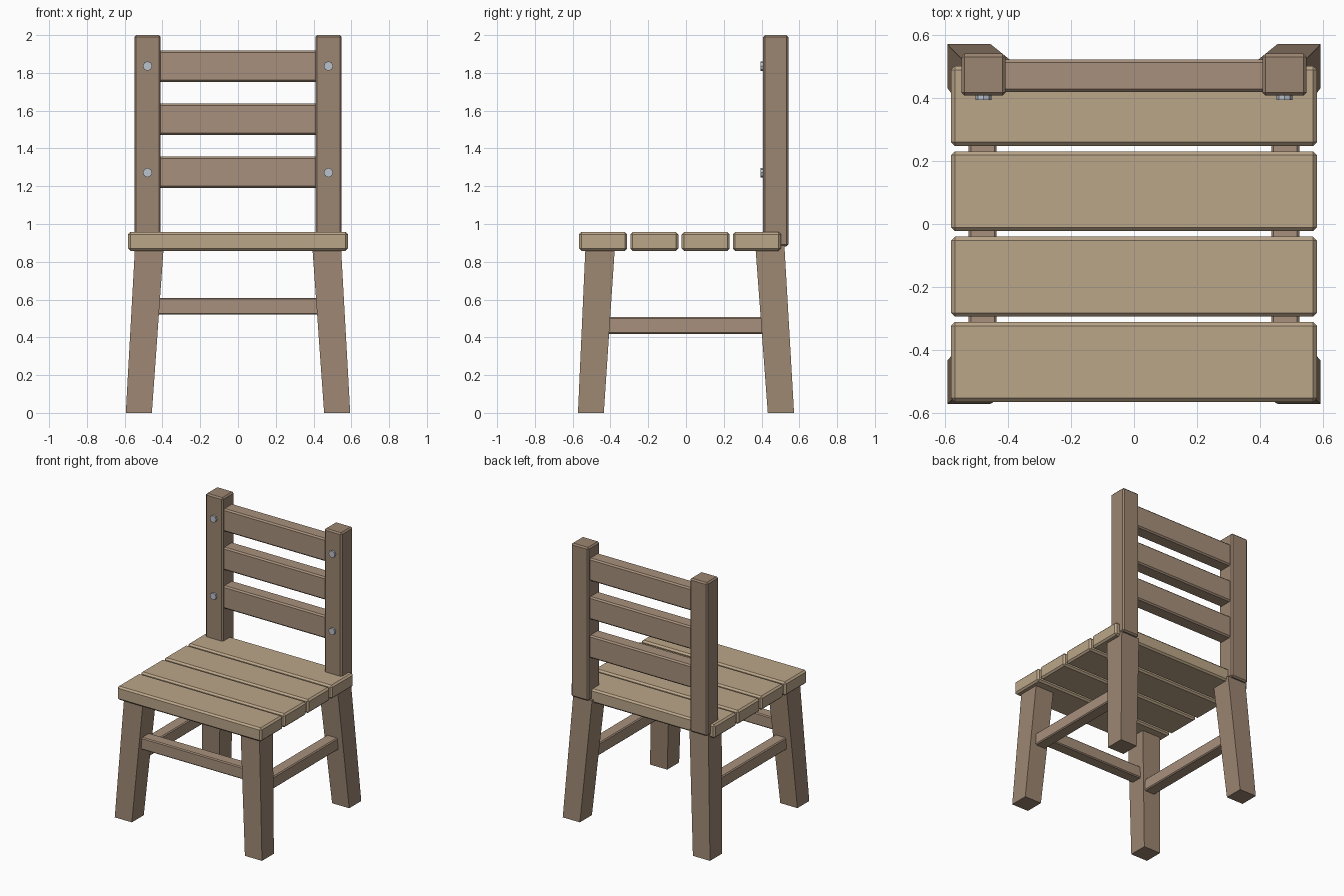
import bpy, bmesh
from mathutils import Vector

if "Cube" in bpy.data.objects:
    bpy.data.objects.remove(bpy.data.objects["Cube"])


def material(name, rgb):
    m = bpy.data.materials.new(name)
    m.diffuse_color = (*rgb, 1)
    m.use_nodes = True
    m.node_tree.nodes["Principled BSDF"].inputs["Base Color"].default_value = m.diffuse_color
    return m


SEAT = material("seat_wood", (0.50, 0.38, 0.25))
FRAME = material("frame_wood", (0.33, 0.235, 0.165))
RAIL = material("rail_wood", (0.39, 0.28, 0.20))
STEEL = material("steel", (0.50, 0.54, 0.60))


def finish(bm, name, mat):
    bmesh.ops.recalc_face_normals(bm, faces=bm.faces[:])
    me = bpy.data.meshes.new(name)
    bm.to_mesh(me)
    bm.free()
    me.materials.append(mat)
    ob = bpy.data.objects.new(name, me)
    bpy.context.collection.objects.link(ob)
    return ob


def box(name, x, y, z, mat, bevel):
    """Chamfered box from (min, max) ranges."""
    bm = bmesh.new()
    bmesh.ops.create_cube(bm, size=1)
    for v in bm.verts:
        v.co = Vector([(r[0] + r[1]) / 2 + c * (r[1] - r[0])
                       for c, r in zip(v.co, (x, y, z))])
    bmesh.ops.bevel(bm, geom=bm.edges[:], offset=bevel, segments=1,
                    affect='EDGES', profile=0.5)
    return finish(bm, name, mat)


def leg(name, sx, bottom_y, top_y):
    """Splayed, tapered leg."""
    bm = bmesh.new()
    bmesh.ops.create_cube(bm, size=1)
    for v in bm.verts:
        top = v.co.z > 0
        xs = (0.393, 0.545) if top else (0.456, 0.594)
        ys = top_y if top else bottom_y
        v.co = (sx * xs[v.co.x > 0], ys[v.co.y > 0], 0.885 if top else 0)
    return finish(bm, name, FRAME)


def bolt(name, x, z):
    bm = bmesh.new()
    bmesh.ops.create_cone(bm, cap_ends=True, segments=8, radius1=0.025,
                          radius2=0.025, depth=0.04)
    for v in bm.verts:
        a, b, c = v.co
        v.co = (x + a, 0.415 + c, z + b)
    return finish(bm, name, STEEL)


# seat planks
for i in range(4):
    y0 = -0.566 + i * 0.2715
    box(f"seat_plank_{i + 1}", (-0.582, 0.582), (y0, y0 + 0.254),
        (0.858, 0.957), SEAT, 0.012)

# legs, side stretchers, back posts and bolts on both sides
for side, s in (("left", -1), ("right", 1)):
    leg(f"front_leg_{side}", s, (-0.572, -0.435), (-0.532, -0.376))
    leg(f"back_leg_{side}", s, (0.433, 0.572), (0.367, 0.521))
    box(f"side_stretcher_{side}", sorted((s * 0.437, s * 0.526)),
        (-0.45, 0.45), (0.418, 0.507), RAIL, 0.007)
    box(f"back_post_{side}", sorted((s * 0.409, s * 0.549)),
        (0.408, 0.542), (0.882, 2.0), FRAME, 0.01)
    for j, z in enumerate((1.272, 1.836)):
        bolt(f"bolt_{side}_{j + 1}", s * 0.479, z)

# front stretcher
box("front_stretcher", (-0.46, 0.46), (-0.518, -0.43), (0.52, 0.609),
    RAIL, 0.007)

# back slats
for i, z in enumerate((1.274, 1.555, 1.836)):
    box(f"back_slat_{i + 1}", (-0.45, 0.45), (0.42, 0.524),
        (z - 0.083, z + 0.083), RAIL, 0.01)
